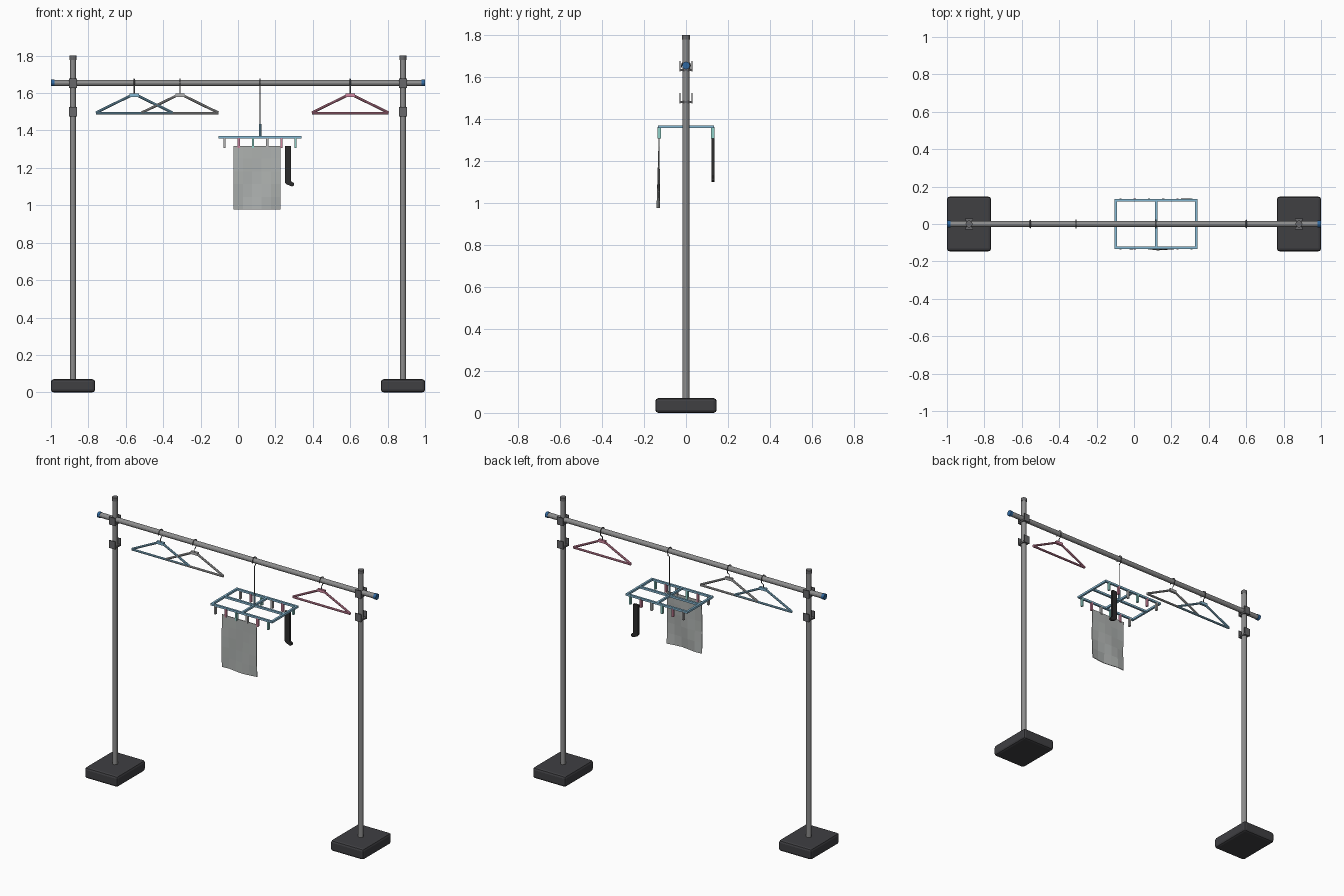
import bpy, bmesh, math
from mathutils import Vector, Matrix

if "Cube" in bpy.data.objects:
    bpy.data.objects.remove(bpy.data.objects["Cube"])


def mat(name, r, g, b):
    m = bpy.data.materials.new(name)
    m.diffuse_color = (r, g, b, 1)
    m.use_nodes = True
    m.node_tree.nodes["Principled BSDF"].inputs["Base Color"].default_value = m.diffuse_color
    return m


STEEL = mat("steel grey", 0.27, 0.27, 0.27)
DARK = mat("bracket grey", 0.14, 0.14, 0.145)
BASE = mat("base charcoal", 0.05, 0.05, 0.055)
CAP = mat("cap blue", 0.03, 0.14, 0.35)
BLUE = mat("plastic blue", 0.24, 0.49, 0.66)
PINK = mat("plastic pink", 0.66, 0.25, 0.36)
MINT = mat("plastic mint", 0.28, 0.64, 0.58)
GREY = mat("plastic grey", 0.45, 0.45, 0.45)
CLOTH = mat("towel grey", 0.42, 0.44, 0.43)
BLACK = mat("sock black", 0.025, 0.025, 0.025)


def finish(bm, name, m):
    bmesh.ops.recalc_face_normals(bm, faces=bm.faces)
    me = bpy.data.meshes.new(name)
    bm.to_mesh(me)
    bm.free()
    me.materials.append(m)
    ob = bpy.data.objects.new(name, me)
    bpy.context.collection.objects.link(ob)
    return ob


def add_rod(bm, a, b, r, n=12):
    a, b = Vector(a), Vector(b)
    d = b - a
    rot = Vector((0, 0, 1)).rotation_difference(d).to_matrix().to_4x4()
    bmesh.ops.create_cone(bm, cap_ends=True, segments=n, radius1=r, radius2=r,
                          depth=d.length, matrix=Matrix.Translation((a + b) / 2) @ rot)


def add_box(bm, c, s):
    bmesh.ops.create_cube(bm, size=1, matrix=Matrix.Translation(c) @ Matrix.Diagonal((*s, 1)))


def rods(name, m, segs, r, n=12):
    bm = bmesh.new()
    for a, b in segs:
        add_rod(bm, a, b, r, n)
    return finish(bm, name, m)


def boxes(name, m, items):
    bm = bmesh.new()
    for c, s in items:
        add_box(bm, c, s)
    return finish(bm, name, m)


def hook(name, x, z0):
    # wire that rises, swings to the back and curls over the rail
    zc, r = 1.655, 0.021
    pts = [(x, 0, z0), (x, 0, 1.615), (x, r * 0.8, 1.632)]
    pts += [(x, r * math.cos(t), zc + r * math.sin(t))
            for t in [math.pi * i / 8 for i in range(9)]]
    pts.append((x, -r, 1.645))
    cu = bpy.data.curves.new(name, 'CURVE')
    cu.dimensions = '3D'
    cu.bevel_depth = 0.003
    cu.bevel_resolution = 1
    cu.use_fill_caps = True
    sp = cu.splines.new('POLY')
    sp.points.add(len(pts) - 1)
    for p, co in zip(sp.points, pts):
        p.co = (*co, 1)
    cu.materials.append(DARK)
    ob = bpy.data.objects.new(name, cu)
    bpy.context.collection.objects.link(ob)


# stands: weighted base, pole, cap and two U brackets per side
for side, s in (("left", -1), ("right", 1)):
    x = 0.882 * s
    base = boxes(side + "_base", BASE, [((x, 0, 0.035), (0.236, 0.292, 0.07))])
    bev = base.modifiers.new("bevel", 'BEVEL')
    bev.width = 0.014
    bev.segments = 2
    rods(side + "_pole", STEEL, [((x, 0, 0.06), (x, 0, 1.785))], 0.016)
    rods(side + "_pole_cap", DARK, [((x, 0, 1.778), (x, 0, 1.8))], 0.0185)
    rods(side + "_rail_cap", CAP, [((0.982 * s, 0, 1.655), (s, 0, 1.655))], 0.0185)
    for level, z in (("upper", 1.652), ("lower", 1.5)):
        boxes(f"{side}_{level}_bracket", DARK, [
            ((x, 0, z - 0.018), (0.04, 0.058, 0.01)),
            ((x, 0.028, z), (0.042, 0.005, 0.05)),
            ((x, -0.028, z), (0.042, 0.005, 0.05))])

# rail
rods("rail", STEEL, [((-0.985, 0, 1.655), (0.985, 0, 1.655))], 0.016)

# triangular clothes hangers
for name, x, m in (("blue", -0.555, BLUE), ("grey", -0.31, GREY), ("pink", 0.6, PINK)):
    segs = [((x - 0.205, 0, 1.492), (x + 0.205, 0, 1.492))]
    segs += [((x + 0.015 * s, 0, 1.588), (x + 0.205 * s, 0, 1.495)) for s in (-1, 1)]
    rods(name + "_hanger", m, segs, 0.007, 8)
    boxes(name + "_hanger_neck", m, [((x, 0, 1.588), (0.05, 0.016, 0.018))])
    hook(name + "_hanger_hook", x, 1.59)

# clip hanger: rectangular frame with cross bars and hub
cx, hx, hy, fz = 0.118, 0.215, 0.128, 1.363
frame = []
for t in (-1, 0, 1):
    w = 0.013
    frame.append(((cx, hy * t, fz), (2 * hx + w, w, w)))
    frame.append(((cx + hx * t, 0, fz), (w, 2 * hy + w, w)))
boxes("clip_frame", BLUE, frame)
rods("clip_frame_hub", BLUE, [((cx, 0, fz), (cx, 0, 1.435))], 0.007, 8)
hook("clip_frame_hook", cx, 1.42)

# clips in three repeating colours, front and back
for k, (name, m) in enumerate((("grey", GREY), ("pink", PINK), ("mint", MINT))):
    boxes(name + "_clips", m, [((cx - 0.19 + 0.076 * i, hy * s, 1.334), (0.012, 0.016, 0.054))
                               for i in (k, k + 3) for s in (-1, 1)])

# towel: coarse grid, waving more towards its hem
bm = bmesh.new()
bmesh.ops.create_grid(bm, x_segments=5, y_segments=5, size=0.5)
for v in bm.verts:
    u, d = v.co.x, 0.5 - v.co.y
    wave = 0.007 * d * math.sin(u * 7 + d * 4) - 0.004 * d
    v.co = (0.101 + u * 0.25, -hy + wave, 1.317 - 0.34 * d)
towel = finish(bm, "towel", CLOTH)
sol = towel.modifiers.new("thickness", 'SOLIDIFY')
sol.thickness = 0.004
sol.offset = 0

# sock: extruded side profile on the back row
bm = bmesh.new()
prof = [(0.25, 1.317), (0.25, 1.122), (0.259, 1.112), (0.29, 1.1), (0.301, 1.108),
        (0.298, 1.12), (0.284, 1.128), (0.284, 1.317)]
f = bm.faces.new([bm.verts.new((px, hy - 0.007, pz)) for px, pz in prof])
ext = bmesh.ops.extrude_face_region(bm, geom=[f])
for g in ext["geom"]:
    if isinstance(g, bmesh.types.BMVert):
        g.co.y += 0.014
finish(bm, "sock", BLACK)
